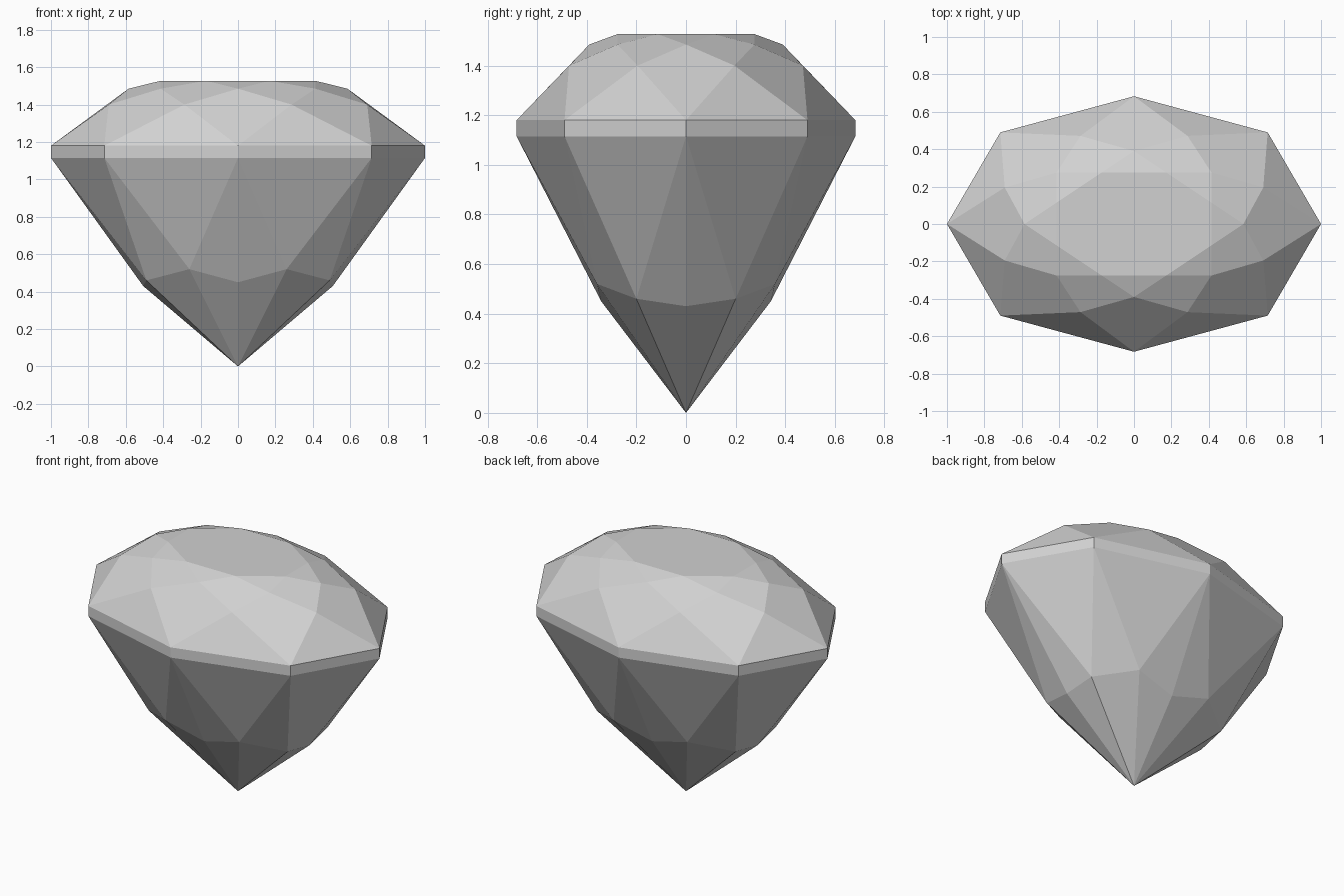
import bpy
import bmesh
from math import cos, sin, pi

cube = bpy.data.objects.get("Cube")
if cube:
    bpy.data.objects.remove(cube, do_unlink=True)

mat = bpy.data.materials.new("pale_grey_crystal")
mat.use_nodes = True
grey = (0.64, 0.64, 0.64, 1.0)
mat.diffuse_color = grey
mat.node_tree.nodes["Principled BSDF"].inputs["Base Color"].default_value = grey

SIDES = 8
STEP = 2 * pi / SIDES
bm = bmesh.new()


def ring(rx, ry, z, offset=0.0):
    """Eight vertices on an ellipse, turned by a fraction of one step."""
    return [bm.verts.new((rx * cos((i + offset) * STEP), ry * sin((i + offset) * STEP), z))
            for i in range(SIDES)]


# Crown rings from the table down to the girdle
table = ring(0.448, 0.299, 1.527, 0.5)
star = ring(0.585, 0.39, 1.485)
break_ring = ring(0.748, 0.51, 1.4, 0.5)
girdle_top = ring(1.0, 0.683, 1.18)
girdle_low = ring(1.0, 0.683, 1.115)
for girdle in (girdle_top, girdle_low):
    for v in girdle[1::2]:
        v.co.x *= 1.011
        v.co.y *= 1.014

# Pavilion: a break point on each axis and two in each quadrant
side_break, shoulder, flank, end_break = (0, 0.342, 0.45), (0.26, 0.359, 0.52), (0.49, 0.2, 0.46), (0.507, 0, 0.43)


def mirrored(p, sx, sy):
    return bm.verts.new((p[0] * sx, p[1] * sy, p[2]))


low = []
for k, (sx, sy) in enumerate(((1, 1), (-1, 1), (-1, -1), (1, -1))):
    order = (end_break, flank, shoulder) if k % 2 == 0 else (side_break, shoulder, flank)
    low += [mirrored(p, sx, sy) for p in order]
culet = bm.verts.new((0, 0, 0))

# Crown facets and girdle band
bm.faces.new(table)
for i in range(SIDES):
    j = (i + 1) % SIDES
    bm.faces.new((star[i], table[i], table[i - 1]))
    bm.faces.new((star[i], break_ring[i], star[j], table[i]))
    bm.faces.new((star[i], break_ring[i - 1], girdle_top[i], break_ring[i]))
    bm.faces.new((break_ring[i], girdle_top[i], girdle_top[j]))
    bm.faces.new((girdle_top[i], girdle_low[i], girdle_low[j], girdle_top[j]))

# Pavilion facets, fanned from the girdle corners to the break points
for q in range(4):
    axis, corner, following = girdle_low[2 * q], girdle_low[2 * q + 1], girdle_low[(2 * q + 2) % SIDES]
    a, b, c, d = (low[(3 * q + n) % 12] for n in range(4))
    for face in ((axis, a, b), (axis, b, corner), (corner, b, c),
                 (corner, c, following), (following, c, d),
                 (culet, a, b), (culet, b, c), (culet, c, d)):
        bm.faces.new(face)

bmesh.ops.recalc_face_normals(bm, faces=bm.faces)
mesh = bpy.data.meshes.new("faceted_gem")
bm.to_mesh(mesh)
bm.free()
mesh.materials.append(mat)
gem = bpy.data.objects.new("faceted_gem", mesh)
bpy.context.collection.objects.link(gem)
